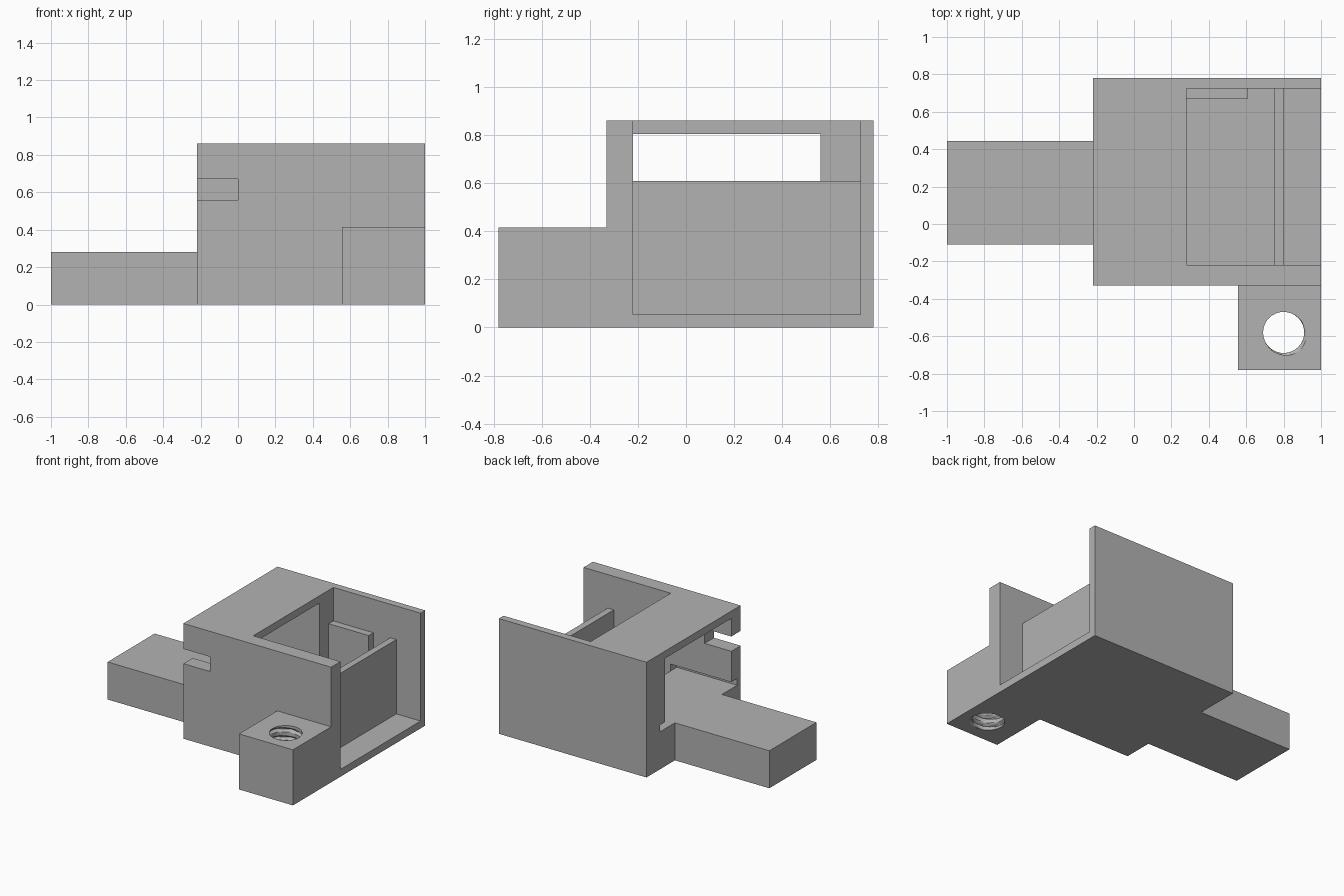
import bpy
import bmesh
from math import cos, sin, pi, tau

cube = bpy.data.objects.get("Cube")
if cube:
    bpy.data.objects.remove(cube, do_unlink=True)

grey = bpy.data.materials.new("plain grey")
grey.use_nodes = True
colour = (0.45, 0.45, 0.45, 1)
grey.diffuse_color = colour
grey.node_tree.nodes["Principled BSDF"].inputs["Base Color"].default_value = colour


def add_object(name, bm):
    bmesh.ops.recalc_face_normals(bm, faces=bm.faces)
    mesh = bpy.data.meshes.new(name)
    bm.to_mesh(mesh)
    bm.free()
    mesh.materials.append(grey)
    obj = bpy.data.objects.new(name, mesh)
    bpy.context.scene.collection.objects.link(obj)
    return obj


def box(name, x, y, z):
    """Box from (low, high) ranges on each axis."""
    bm = bmesh.new()
    bmesh.ops.create_cube(bm, size=1)
    for v in bm.verts:
        v.co = [r[0] if c < 0 else r[1] for c, r in zip(v.co, (x, y, z))]
    return add_object(name, bm)


def cut(obj, cutter):
    """Subtract the cutter, then remove it."""
    cutter.hide_render = True
    mod = obj.modifiers.new("cut", "BOOLEAN")
    mod.operation = "DIFFERENCE"
    mod.solver = "EXACT"
    mod.object = cutter
    bpy.context.view_layer.objects.active = obj
    bpy.ops.object.modifier_apply(modifier=mod.name)
    bpy.data.objects.remove(cutter, do_unlink=True)


def thread_cutter(name, x, y, z0, z1, radius, depth, pitch):
    """Closed rod with a helical ridge."""
    bm = bmesh.new()
    sides = 32
    rows = int((z1 - z0) / pitch * 8)
    rings = []
    for i in range(rows + 1):
        z = z0 + (z1 - z0) * i / rows
        ring = []
        for j in range(sides):
            a = tau * j / sides
            phase = ((z - 0.415) / pitch - (a + pi / 4) / tau) % 1
            r = radius + depth * max(0, 1 - 4 * min(phase, 1 - phase))
            ring.append(bm.verts.new((x + r * cos(a), y + r * sin(a), z)))
        rings.append(ring)
    for low, high in zip(rings, rings[1:]):
        for j in range(sides):
            k = (j + 1) % sides
            bm.faces.new((low[j], low[k], high[k]))
            bm.faces.new((low[j], high[k], high[j]))
    bm.faces.new(rings[0][::-1])
    bm.faces.new(rings[-1])
    return add_object(name, bm)


# Housing with open chamber, channel, flanged slot and front notch
housing = box("housing", (-0.22, 1), (-0.33, 0.78), (0, 0.86))
for cutter in (
    box("chamber_cutter", (0.28, 1.2), (-0.22, 0.725), (0.055, 1)),
    box("channel_cutter", (-0.4, 0.4), (-0.22, 0.56), (0.28, 0.805)),
    box("flange_cutter", (-0.4, 0.28), (-0.29, 0.62), (0.28, 0.33)),
    box("notch_cutter", (-0.4, 0), (-0.5, -0.1), (0.56, 0.67)),
):
    cut(housing, cutter)

# Upright plates inside the chamber
box("divider", (0.75, 0.80), (-0.22, 0.725), (0.055, 0.61))
box("rear_tab", (0.28, 0.61), (0.67, 0.725), (0.055, 0.61))

# Side arm
box("side_arm", (-1, -0.22), (-0.11, 0.445), (0, 0.28))

# Mounting lug with threaded hole
lug = box("mounting_lug", (0.555, 1), (-0.78, -0.33), (0, 0.415))
cut(lug, thread_cutter("thread_cutter", 0.80, -0.58, -0.05, 0.465, 0.11, 0.022, 0.06))
